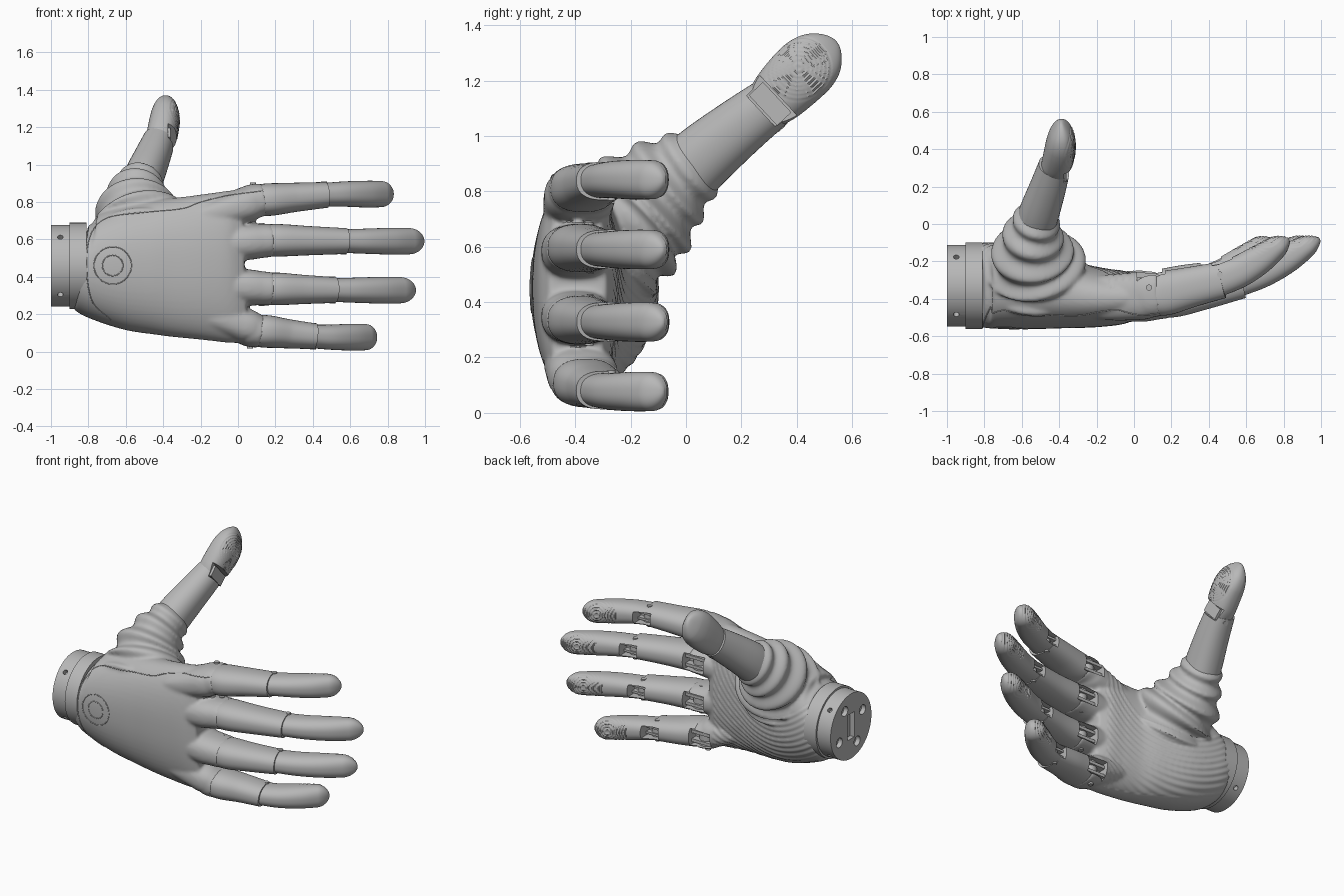
import bpy, bmesh, math
from mathutils import Vector, Matrix

if "Cube" in bpy.data.objects:
    bpy.data.objects.remove(bpy.data.objects["Cube"], do_unlink=True)

grey = bpy.data.materials.new("satin grey")
grey.use_nodes = True
grey.diffuse_color = (0.48, 0.48, 0.48, 1)
grey.node_tree.nodes["Principled BSDF"].inputs["Base Color"].default_value = (0.48, 0.48, 0.48, 1)


def finish(name, bm):
    bmesh.ops.recalc_face_normals(bm, faces=bm.faces)
    mesh = bpy.data.meshes.new(name)
    bm.to_mesh(mesh)
    bm.free()
    mesh.materials.append(grey)
    ob = bpy.data.objects.new(name, mesh)
    bpy.context.collection.objects.link(ob)
    return ob


def bake(ob):
    graph = bpy.context.evaluated_depsgraph_get()
    mesh = bpy.data.meshes.new_from_object(ob.evaluated_get(graph))
    ob.modifiers.clear()
    ob.data = mesh


def spline(pts, t):
    f = t * (len(pts) - 1)
    i = min(int(f), len(pts) - 2)
    f -= i
    b, c = pts[i], pts[i + 1]
    a = pts[i - 1] if i else b * 2 - c
    d = pts[i + 2] if i + 2 < len(pts) else c * 2 - b
    return (b * 2 + (c - a) * f + (a * 2 - b * 5 + c * 4 - d) * f ** 2 + (b * 3 - a - c * 3 + d) * f ** 3) / 2


def loft(name, stations, side, rings=40, seg=40, power=2.4, tip=0, pulp=None, ribs=0):
    """Sweep a rounded section through (x, y, z, half width, half depth) stations."""
    pts = [Vector(s) for s in stations]
    bm = bmesh.new()
    loops = []
    for i in range(rings + 1):
        t = i / rings
        if tip:
            t = math.sin(t * math.pi / 2) * 0.9995
        p = spline(pts, t)
        c = p.xyz
        axis = (spline(pts, min(t + .01, 1)).xyz - spline(pts, max(t - .01, 0)).xyz).normalized()
        u = Vector(side)
        u = (u - axis * u.dot(axis)).normalized()
        v = axis.cross(u)
        k = 1 + (.095 * math.sin(t * ribs * 2 * math.pi) if ribs else 0)
        if tip and t > 1 - tip:
            k = math.sqrt(1 - ((t - 1 + tip) / tip) ** 2)
        loop = []
        for j in range(seg):
            w = 2 * math.pi * j / seg
            co, si = math.cos(w), math.sin(w)
            r = (abs(co) ** power + abs(si) ** power) ** (-1 / power)
            q = c + u * (co * r * p[3] * k) + v * (si * r * p[4] * k)
            # fingerprint ridges
            if pulp and si < -.2:
                d = (q - Vector(pulp)).length
                if d < .125:
                    q -= v * .0025 * math.sin(d * 400)
            loop.append(bm.verts.new(q))
        loops.append(loop)
    for a, b in zip(loops, loops[1:]):
        for j in range(seg):
            n = (j + 1) % seg
            bm.faces.new((a[j], a[n], b[n], b[j]))
    bm.faces.new(loops[0])
    bm.faces.new(loops[-1])
    return finish(name, bm)


def rod(name, center, axis, radius, length, seg=32):
    bm = bmesh.new()
    m = Matrix.Translation(center) @ Vector(axis).to_track_quat('Z', 'Y').to_matrix().to_4x4()
    bmesh.ops.create_cone(bm, cap_ends=True, segments=seg, radius1=radius, radius2=radius, depth=length, matrix=m)
    return finish(name, bm)


def block(name, center, size, turn=None):
    bm = bmesh.new()
    m = Matrix.Translation(center) @ (turn or Matrix()) @ Matrix.Diagonal((*size, 1))
    bmesh.ops.create_cube(bm, size=1, matrix=m)
    return finish(name, bm)


def cut(target, cutters):
    for c in cutters:
        mod = target.modifiers.new("cut", 'BOOLEAN')
        mod.operation, mod.solver, mod.object = 'DIFFERENCE', 'EXACT', c
    bake(target)


helpers = []

# wrist coupling with mounting holes and set screws
wc = Vector((0, -.33, .458))
wrist = rod("wrist_coupling", wc + Vector((-.92, 0, 0)), (1, 0, 0), .218, .16, 64)
rod("wrist_collar", wc + Vector((-.855, 0, 0)), (1, 0, 0), .231, .09, 64)
holes = [block("slot", wc + Vector((-1, 0, 0)), (.06, .07, .17))]
for k in range(4):
    w = math.pi / 4 + k * math.pi / 2
    d = Vector((0, math.cos(w), math.sin(w)))
    holes.append(rod("screw_hole", wc + d * .21 + Vector((-.95, 0, 0)), d, .015, .05))
    d = Vector((0, math.cos(w + .3), math.sin(w + .3)))
    holes.append(rod("bolt_hole", wc + d * .14 + Vector((-1, 0, 0)), (1, 0, 0), .032, .06))
cut(wrist, holes)
helpers += holes

# palm: x, low z, high z, back y, inner y
sections = [(-.84, .25, .68, -.55, -.11), (-.77, .175, .73, -.557, -.1), (-.6, .115, .785, -.563, -.115),
            (-.42, .088, .815, -.562, -.165), (-.28, .072, .828, -.557, -.215), (-.15, .058, .845, -.548, -.24),
            (-.04, .046, .86, -.53, -.255), (.035, .05, .862, -.495, -.29)]
palm = loft("palm", [(x, (b + i) / 2, (l + h) / 2, (h - l) / 2, (i - b) / 2) for x, l, h, b, i in sections],
            (0, 0, 1), rings=60, seg=64, power=2.25)

# fingers: name, knuckle z, tip z, knuckle x, joint x, tip x, base y
fingers = [("index", .812, .842, .14, .47, .835, -.37), ("middle", .595, .59, .185, .575, 1.0, -.38),
           ("ring", .335, .328, .185, .515, .955, -.38), ("little", .108, .077, .125, .41, .745, -.36)]
skin, pockets = [palm], []
for name, z, zt, xk, xj, xt, y in fingers:
    zr = .46 + (z - .46) * .75
    za = .46 + (z - .46) * .65
    # knuckle stub emerging from the palm
    skin.append(loft("stub", [(-.5, -.39, za, .03, .06), (-.2, -.395, zr, .07, .115),
                              (.02, y - .015, z + (zr - z) * .38, .094, .128),
                              (xk - .06, y - .005, z + (zr - z) * .1, .091, .125),
                              (xk, y, z, .088, .122)], (0, 0, 1)))
    zj = z + (zt - z) * .85
    prox = loft(name + "_proximal", [(xk - .06, y + .004, z, .078, .105), (xk + .02, y, z, .087, .119),
                                     ((xk + xj) / 2, y + .033, (z + zj) / 2, .078, .108),
                                     (xj, -.3, zj, .069, .098)], (0, 0, 1))
    L = xt - xj
    dist = loft(name + "_distal", [(xj - .03, -.302, zj, .062, .09), (xj + L * .25, -.255, zt, .067, .086),
                                   (xj + L * .55, -.19, zt, .071, .079), (xj + L * .8, -.125, zt, .07, .062),
                                   (xt - .006, -.08, zt, .062, .04)],
                (0, 0, 1), rings=100, seg=80, tip=.25, pulp=(xj + L * .7, -.085, zt))
    # hinge pockets on the inner side, with links and pins
    for tag, hx, hy, hz, s in (("knuckle", xk - .05, y, z, 1), ("joint", xj, -.3, zj, .72)):
        pockets.append(block("pocket", (hx, hy + .12 * s, hz), (.15 * s, .16 * s, .11 * s)))
        for side in (-1, 1):
            block(f"{name}_{tag}_link", (hx, hy + .055 * s, hz + side * .03 * s), (.15 * s, .06 * s, .02 * s))
            rod(f"{name}_{tag}_pin", (hx - .01, hy + .03, hz + side * (.082 if s == 1 else .061)), (0, 0, 1), .016, .02)
        rod(f"{name}_{tag}_hinge", (hx, hy + .03 * s, hz), (0, 0, 1), .045 * s, .11 * s)
    cut(prox, pockets[-2:])
    cut(dist, pockets[-1:])

# thumb stations follow a tilted straight axis
across = (0, .68, -.73)


def along(s, x, a=0, b=0, shift=0):
    n = .637 + shift
    return (x, .73 * s - .68 * n, .68 * s + .73 * n, a, b)


# ribbed thumb base
skin.append(loft("bellows", [along(.16, -.515, .23, .265), along(.27, -.52, .235, .255, .01),
                             along(.38, -.54, .222, .215, .015), along(.5, -.54, .183, .162, .015),
                             along(.6, -.525, .143, .125, .008), along(.69, -.505, .113, .104)],
                 across, rings=110, seg=72, power=2, ribs=5))

# blend palm, knuckle stubs and thumb base into one skin
with bpy.context.temp_override(active_object=palm, selected_editable_objects=skin):
    bpy.ops.object.join()
mod = palm.modifiers.new("blend", 'REMESH')
mod.mode, mod.voxel_size = 'VOXEL', .01
mod = palm.modifiers.new("soften", 'SMOOTH')
mod.iterations, mod.factor = 8, .5
bake(palm)
palm.data.update()
# shallow grip ridges across the inner palm
moves = []
for v in palm.data.vertices:
    d = (v.co - Vector((-.5, -.2, .85))).length
    if v.normal.y > .5 and v.co.x < -.02 and d > .38:
        moves.append((v, v.normal * .0025 * math.sin(d * 180)))
for v, m in moves:
    v.co += m
cut(palm, pockets[0::2])
helpers += pockets


# seams on the back of the hand, projected onto the skin
def seam(name, points, cyclic, radius=.003):
    curve = bpy.data.curves.new(name, 'CURVE')
    curve.dimensions, curve.bevel_depth, curve.bevel_resolution = '3D', radius, 1
    sp = curve.splines.new('POLY')
    hits = [palm.ray_cast((x, -2, z), (0, 1, 0)) for x, z in points]
    hits = [h[1] for h in hits if h[0]]
    sp.points.add(len(hits) - 1)
    for p, h in zip(sp.points, hits):
        p.co = (*h, 1)
    sp.use_cyclic_u = cyclic
    curve.materials.append(grey)
    ob = bpy.data.objects.new(name, curve)
    bpy.context.collection.objects.link(ob)


for name, r in (("button_rim", .1), ("button_centre", .055)):
    seam(name, [(-.67 + r * math.cos(k * math.pi / 24), .46 + r * math.sin(k * math.pi / 24)) for k in range(48)], True)
edge = [Vector(p) for p in ((.13, .86), (-.05, .835), (-.2, .8), (-.3, .765), (-.5, .745), (-.7, .715), (-.79, .62),
                            (-.81, .45), (-.78, .27), (-.68, .17))]
seam("cover_seam", [spline(edge, k / 80) for k in range(81)], False)

# thumb: proximal and distal parts with a notched hinge
thumb = loft("thumb_proximal", [along(.58, -.53, .125, .108), along(.7, -.5, .118, .105, -.002),
                                along(.85, -.46, .106, .096, -.012), along(.99, -.425, .095, .086, -.026)],
             across, power=2.2)
tip = loft("thumb_distal", [along(.96, -.43, .085, .072, -.026), along(1.03, -.41, .104, .08, -.024),
                            along(1.14, -.393, .114, .08, -.02), along(1.24, -.388, .108, .066, -.022),
                            along(1.315, -.39, .09, .045, -.024)],
           across, rings=100, seg=90, tip=.45, pulp=along(1.15, -.3)[:3])
turn = Matrix.Rotation(math.atan2(.68, .73), 4, 'X')
notch = block("notch", along(.985, -.33, shift=-.026)[:3], (.09, .085, .24), turn)
cut(thumb, [notch])
cut(tip, [notch])
helpers.append(notch)
block("thumb_hinge_block", along(.985, -.395, shift=-.026)[:3], (.07, .07, .15), turn)
for side in (-1, 1):
    rod("thumb_pin", along(.955, -.43, shift=-.026 + side * .086)[:3], across, .016, .02)

for h in helpers:
    bpy.data.objects.remove(h, do_unlink=True)
for ob in bpy.context.scene.objects:
    ob.select_set(ob.type == 'MESH')
bpy.context.view_layer.objects.active = palm
bpy.ops.object.shade_smooth_by_angle(angle=math.radians(40))
